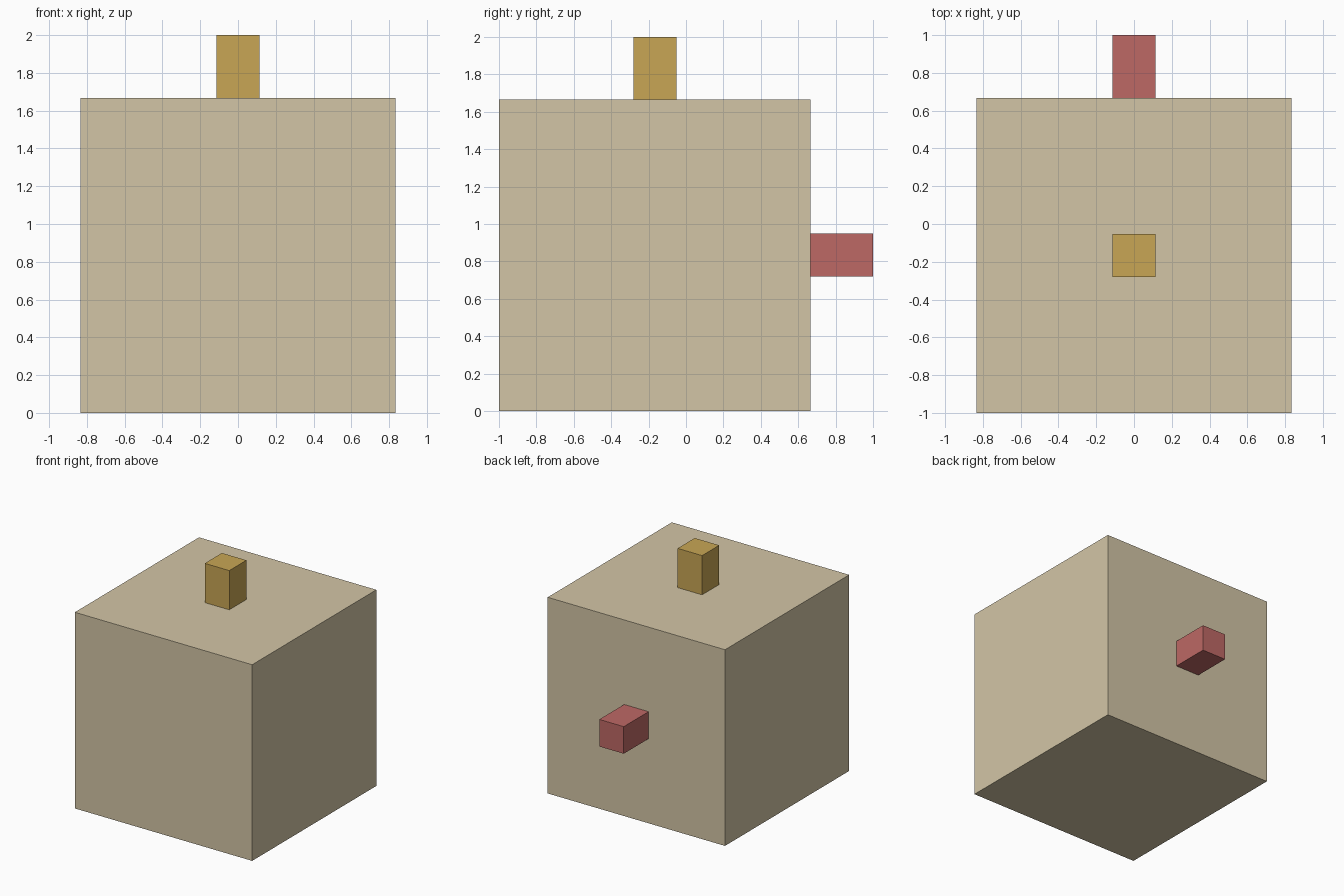
import bpy

if "Cube" in bpy.data.objects:
    bpy.data.objects.remove(bpy.data.objects["Cube"])


def material(name, rgb):
    mat = bpy.data.materials.new(name)
    mat.diffuse_color = (*rgb, 1.0)
    mat.use_nodes = True
    mat.node_tree.nodes["Principled BSDF"].inputs["Base Color"].default_value = mat.diffuse_color
    return mat


def box(name, centre, size, mat):
    bpy.ops.mesh.primitive_cube_add(size=1, location=centre)
    obj = bpy.context.object
    obj.name = name
    obj.scale = size
    bpy.ops.object.transform_apply(location=False, rotation=False, scale=True)
    obj.data.materials.append(mat)
    return obj


SIDE = 5 / 3          # edge of the main block
PEG = 0.23            # peg thickness
LENGTH = 2 - SIDE     # peg projection
MID_Y = -1 + SIDE / 2

# Main block
box("main_block", (0, MID_Y, SIDE / 2), (SIDE, SIDE, SIDE),
    material("tan", (0.65, 0.56, 0.38)))

# Upright peg on the top face
box("top_peg", (0, MID_Y, SIDE + LENGTH / 2), (PEG, PEG, LENGTH),
    material("gold", (0.58, 0.38, 0.09)))

# Horizontal peg on the back face
box("back_peg", (0, 1 - LENGTH / 2, SIDE / 2), (PEG, LENGTH, PEG),
    material("red", (0.51, 0.14, 0.13)))
